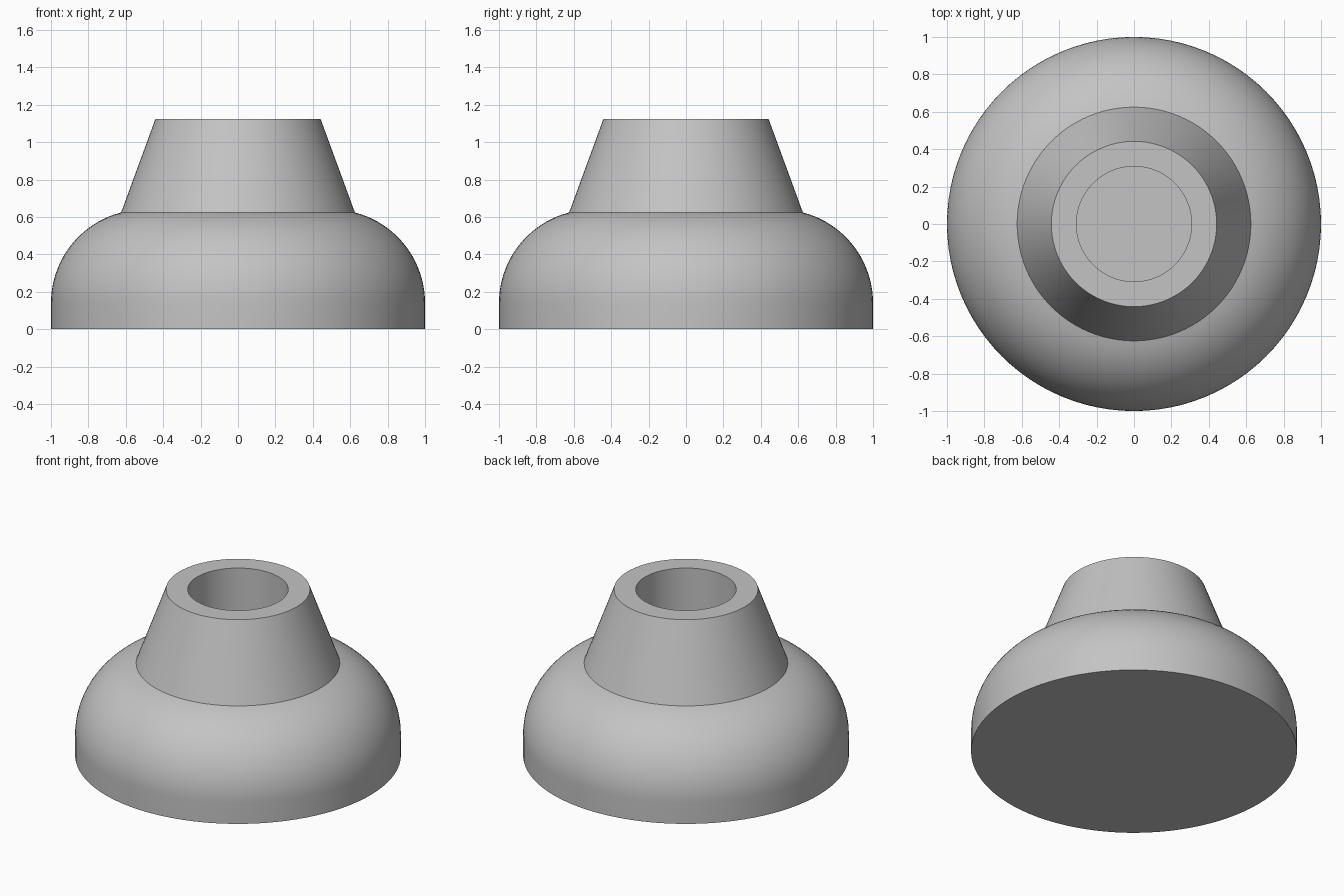
import bpy, bmesh, math

if "Cube" in bpy.data.objects:
    bpy.data.objects.remove(bpy.data.objects["Cube"])

SEGMENTS = 96

grey = bpy.data.materials.new("light grey")
grey.diffuse_color = (0.55, 0.55, 0.55, 1)
grey.use_nodes = True
grey.node_tree.nodes["Principled BSDF"].inputs["Base Color"].default_value = grey.diffuse_color


def lathe(name, profile):
    """Spin an (r, z) profile that begins and ends on the axis into a solid."""
    bm = bmesh.new()
    verts = [bm.verts.new((r, 0, z)) for r, z in profile]
    edges = [bm.edges.new(pair) for pair in zip(verts, verts[1:])]
    bmesh.ops.spin(bm, geom=verts + edges, cent=(0, 0, 0), axis=(0, 0, 1),
                   angle=math.tau, steps=SEGMENTS, use_merge=False)
    bmesh.ops.remove_doubles(bm, verts=bm.verts, dist=1e-5)
    bmesh.ops.recalc_face_normals(bm, faces=bm.faces)
    mesh = bpy.data.meshes.new(name)
    bm.to_mesh(mesh)
    bm.free()
    mesh.materials.append(grey)
    obj = bpy.data.objects.new(name, mesh)
    bpy.context.collection.objects.link(obj)
    bpy.context.view_layer.objects.active = obj
    obj.select_set(True)
    bpy.ops.object.shade_smooth_by_angle(angle=math.radians(30))
    return obj


# Rounded shoulder of the base, from the short straight rim up to the neck
ROUND, ROUND_Z, STEPS = 0.5, 0.14, 20
end = math.acos(0.125 / ROUND)
shoulder = [(1 - ROUND + ROUND * math.cos(end * i / STEPS),
             ROUND_Z + ROUND * math.sin(end * i / STEPS)) for i in range(STEPS + 1)]

# Flat underside, domed base, tapered neck, flat lip and blind bore
lathe("knob_body", [(0, 0), (1, 0)] + shoulder +
      [(0.442, 1.123), (0.308, 1.123), (0.308, 0.5), (0, 0.5)])
